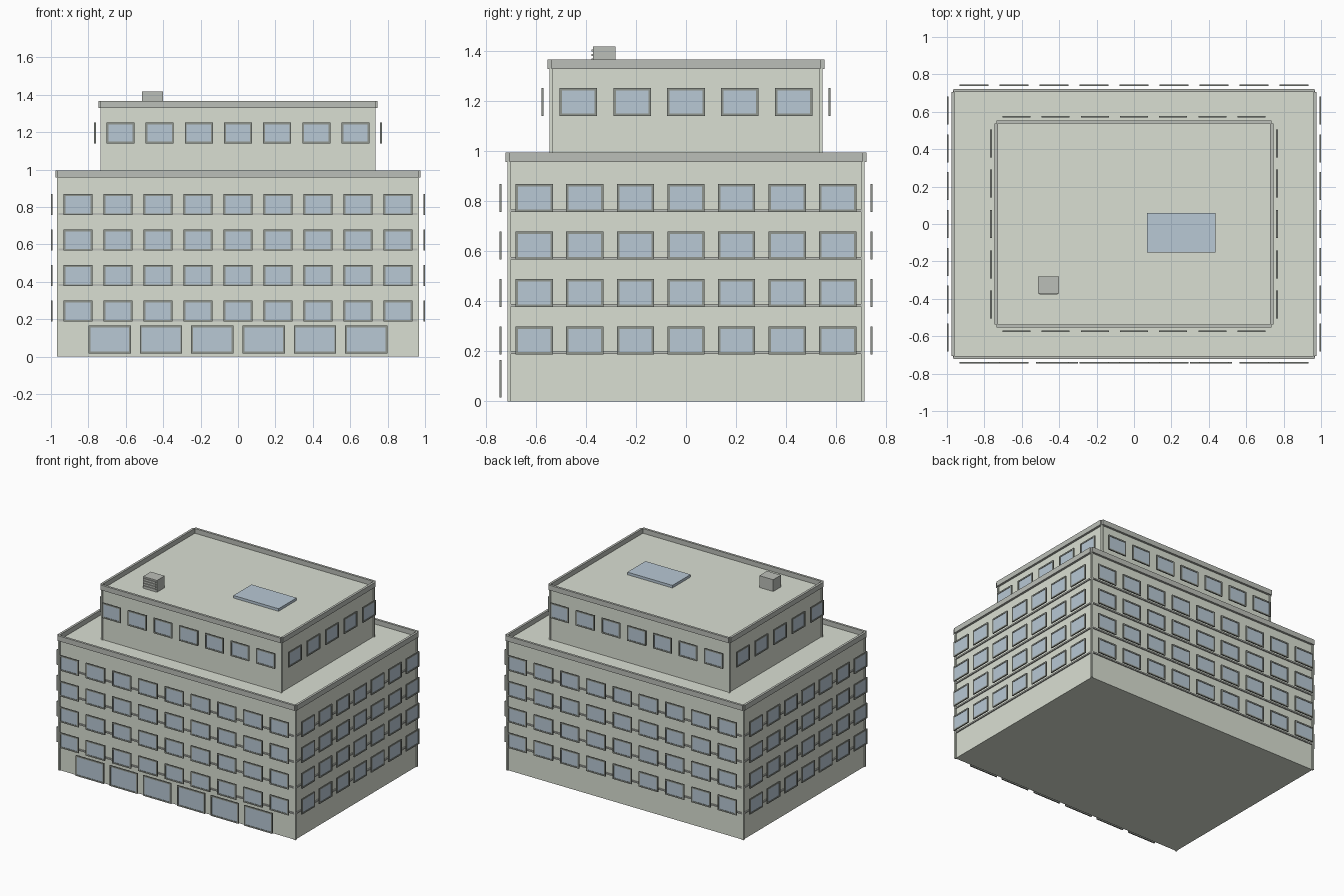
import bpy, bmesh
from mathutils import Matrix, Vector

if "Cube" in bpy.data.objects:
    bpy.data.objects.remove(bpy.data.objects["Cube"])


def material(name, rgb):
    m = bpy.data.materials.new(name)
    m.diffuse_color = (*rgb, 1)
    m.use_nodes = True
    m.node_tree.nodes["Principled BSDF"].inputs["Base Color"].default_value = m.diffuse_color
    return m


WALL = material("wall_stone", (0.70, 0.74, 0.65))
GLASS = material("window_glass", (0.48, 0.58, 0.66))
TRIM = material("trim_grey", (0.50, 0.52, 0.48))
DARK = material("frame_dark", (0.28, 0.30, 0.27))


def add_box(bm, lo, hi):
    lo, hi = Vector(lo), Vector(hi)
    bmesh.ops.create_cube(bm, size=1, matrix=Matrix.Translation((lo + hi) / 2)
                          @ Matrix.Diagonal((*(hi - lo), 1)))


def make(name, boxes, mat):
    """One object made of axis-aligned boxes."""
    bm = bmesh.new()
    for lo, hi in boxes:
        add_box(bm, lo, hi)
    me = bpy.data.meshes.new(name)
    bm.to_mesh(me)
    bm.free()
    me.materials.append(mat)
    ob = bpy.data.objects.new(name, me)
    bpy.context.collection.objects.link(ob)
    return ob


def on_side(side, hx, hy, u0, u1, z0, z1, d0, d1):
    """Box on one wall: u runs along the wall, d is distance out from it."""
    if side in ("front", "back"):
        s = -1 if side == "front" else 1
        a, b = sorted((s * (hy + d0), s * (hy + d1)))
        return (u0, a, z0), (u1, b, z1)
    s = -1 if side == "left" else 1
    a, b = sorted((s * (hx + d0), s * (hx + d1)))
    return (a, u0, z0), (b, u1, z1)


SIDES = ("front", "back", "left", "right")


def window_row(name, side, hx, hy, count, step, w, rows, h):
    """Grid of framed panes standing just proud of a wall."""
    frames, panes, t = [], [], 0.01
    for z in rows:
        z0, z1 = z - h / 2, z + h / 2
        for i in range(count):
            u = (i - (count - 1) / 2) * step
            u0, u1 = u - w / 2, u + w / 2
            for r in ((u0, u1, z1 - t, z1), (u0, u1, z0, z0 + t),
                      (u0, u0 + t, z0 + t, z1 - t), (u1 - t, u1, z0 + t, z1 - t)):
                frames.append(on_side(side, hx, hy, *r, 0.031, 0.040))
            panes.append(on_side(side, hx, hy, u0 + t, u1 - t, z0 + t, z1 - t, 0.032, 0.037))
    make(name + "_frames", frames, DARK)
    make(name + "_glass", panes, GLASS)


def block(name, hx, hy, z0, roof, top):
    """Walls with corner posts and a parapet rim round the roof."""
    make(name + "_walls", [((-hx, -hy, z0), (hx, hy, roof))], WALL)
    p = 0.007
    make(name + "_corner_posts",
         [((x - p, y - p, z0), (x + p, y + p, roof))
          for x in (-hx, hx) for y in (-hy, hy)], WALL)
    rim = [on_side(s, hx, hy, -L, L, roof - 0.002, top, -0.001, 0.016)
           for s, L in zip(SIDES, (hx + 0.005, hx + 0.005, hy, hy))]
    make(name + "_parapet", rim, TRIM)


# Main block and set-back top storey
HX, HY = 0.96, 0.706
TX, TY = 0.729, 0.538
block("main", HX, HY, 0.0, 0.959, 0.995)
block("upper", TX, TY, 0.955, 1.331, 1.366)

# Thin ledges at each floor line
FLOORS = [0.194 + 0.1895 * i for i in range(4)]
make("floor_ledges",
     [on_side(s, HX, HY, -L, L, z - 0.005, z + 0.005, -0.002, 0.008)
      for z in FLOORS for s, L in zip(SIDES, (HX, HX, HY, HY))], TRIM)

# Windows on all four sides
ROWS = [0.243 + 0.1897 * i for i in range(4)]
for s in SIDES:
    wide = s in ("front", "back")
    window_row(s + "_window", s, HX, HY, 9 if wide else 7,
               0.214 if wide else 0.2023, 0.155 if wide else 0.149, ROWS, 0.112)
    window_row(s + "_upper_window", s, TX, TY, 7 if wide else 5,
               0.2093 if wide else 0.2155, 0.15, [1.196], 0.112)

# Shop windows along the street front
window_row("shop_window", "front", HX, HY, 6, 0.2745, 0.227, [0.091], 0.15)

# Roof skylight
make("skylight", [((0.07, -0.153, 1.329), (0.437, 0.058, 1.35))], GLASS)

# Roof vent unit with louvre slats
make("roof_vent", [((-0.513, -0.372, 1.329), (-0.40, -0.282, 1.418))], TRIM)
make("roof_vent_slats",
     [((-0.505, -0.378, z), (-0.408, -0.370, z + 0.008))
      for z in (1.345, 1.363, 1.381, 1.399)], TRIM)
